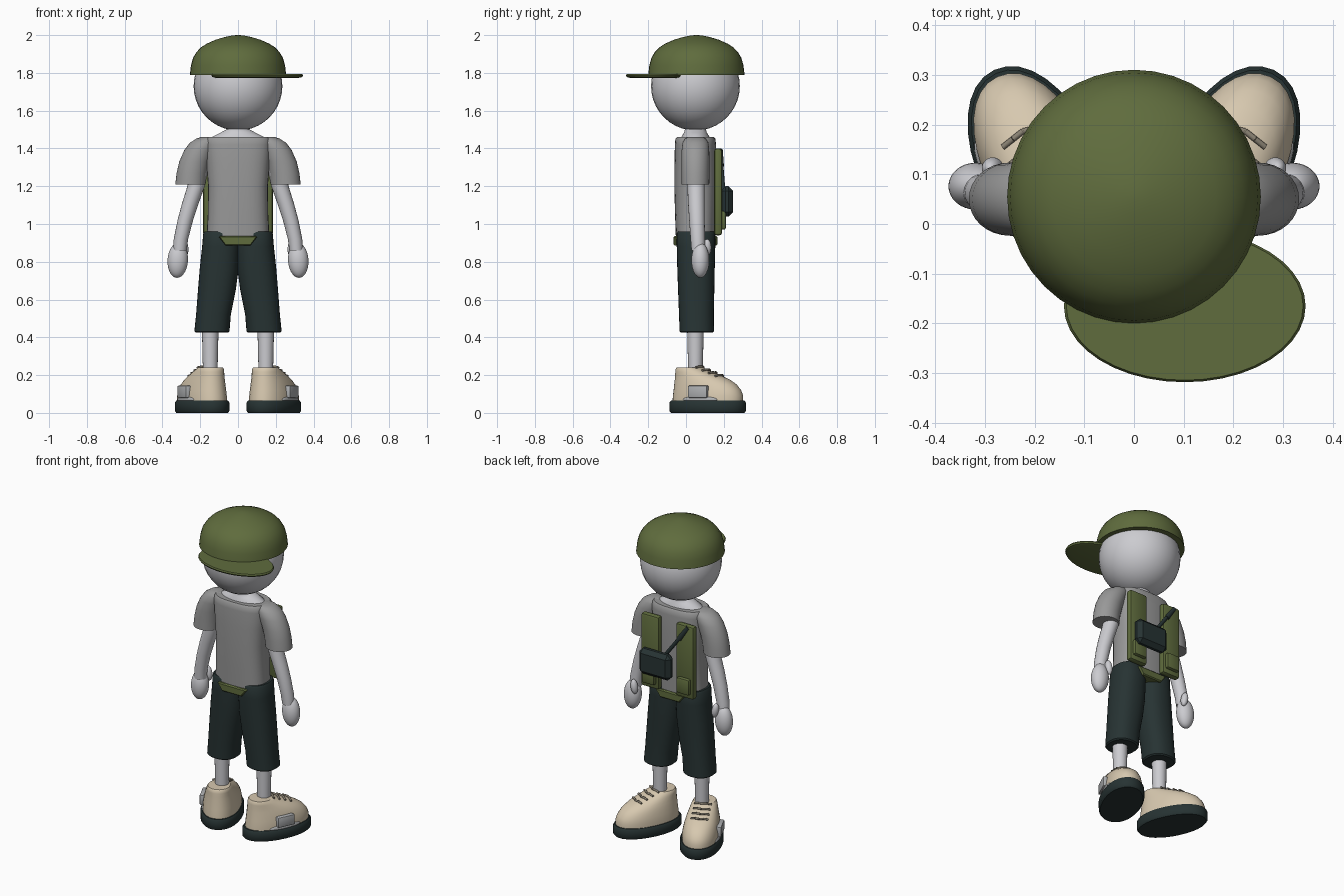
import bpy, bmesh, math
from mathutils import Matrix, Vector
from mathutils.bvhtree import BVHTree

if "Cube" in bpy.data.objects:
    bpy.data.objects.remove(bpy.data.objects["Cube"])


def material(name, r, g, b):
    m = bpy.data.materials.new(name)
    m.use_nodes = True
    m.diffuse_color = (r, g, b, 1)
    node = m.node_tree.nodes["Principled BSDF"]
    node.inputs["Base Color"].default_value = (r, g, b, 1)
    node.inputs["Roughness"].default_value = 0.7
    return m


SKIN = material("pale grey skin", 0.6, 0.6, 0.63)
SHIRT = material("grey shirt cloth", 0.32, 0.32, 0.32)
OLIVE = material("olive cloth", 0.115, 0.15, 0.047)
DARK = material("dark slate", 0.02, 0.033, 0.033)
BEIGE = material("beige leather", 0.68, 0.58, 0.43)
TRIM = material("light grey trim", 0.42, 0.43, 0.44)
LACE = material("taupe lace", 0.25, 0.22, 0.17)


def finish(name, bm, mat, mirror=False, angle=40, matrix=None):
    """Turn a bmesh into a smooth-shaded object, optionally mirrored in x."""
    if matrix:
        bm.transform(matrix)
    bmesh.ops.recalc_face_normals(bm, faces=bm.faces)
    mesh = bpy.data.meshes.new(name)
    bm.to_mesh(mesh)
    bm.free()
    mesh.materials.append(mat)
    ob = bpy.data.objects.new(name, mesh)
    bpy.context.collection.objects.link(ob)
    bpy.ops.object.select_all(action="DESELECT")
    ob.select_set(True)
    bpy.context.view_layer.objects.active = ob
    bpy.ops.object.shade_smooth_by_angle(angle=math.radians(angle))
    if mirror:
        ob.modifiers.new("Mirror", "MIRROR").use_mirror_merge = False
    return ob


def loft(rings, n=32, power=2.0):
    """Closed skin over horizontal rings (cx, cy, z, rx, ry)."""
    bm = bmesh.new()
    loops = []
    for cx, cy, z, rx, ry in rings:
        loop = []
        for i in range(n):
            a = math.tau * i / n
            c, s = math.cos(a), math.sin(a)
            x = math.copysign(abs(c) ** (2 / power), c) * rx
            y = math.copysign(abs(s) ** (2 / power), s) * ry
            loop.append(bm.verts.new((cx + x, cy + y, z)))
        loops.append(loop)
    for low, high in zip(loops, loops[1:]):
        for i in range(n):
            j = (i + 1) % n
            bm.faces.new((low[i], low[j], high[j], high[i]))
    bm.faces.new(loops[0])
    bm.faces.new(loops[-1])
    return bm


def ellipsoid(center, radii, tilt=0):
    bm = bmesh.new()
    bmesh.ops.create_uvsphere(bm, u_segments=32, v_segments=20, radius=1)
    bm.transform(Matrix.Translation(center) @ Matrix.Rotation(tilt, 4, "Y")
                 @ Matrix.Diagonal((*radii, 1)))
    return bm


def box(center, size, bevel, segments=2):
    bm = bmesh.new()
    bmesh.ops.create_cube(bm, size=1)
    bm.transform(Matrix.Translation(center) @ Matrix.Diagonal((*size, 1)))
    bmesh.ops.bevel(bm, geom=bm.edges[:], offset=bevel, segments=segments,
                    profile=0.5, affect="EDGES")
    return bm


def rod(start, end, radius):
    a, b = Vector(start), Vector(end)
    bm = bmesh.new()
    bmesh.ops.create_cone(bm, cap_ends=True, segments=12, radius1=radius,
                          radius2=radius, depth=(b - a).length)
    turn = (b - a).to_track_quat("Z", "Y").to_matrix().to_4x4()
    bm.transform(Matrix.Translation((a + b) / 2) @ turn)
    return bm


CY = 0.05  # depth of the body axis

# Head, neck and cap
finish("head", ellipsoid((0, CY, 1.73), (0.235, 0.235, 0.235)), SKIN)
finish("neck", loft([(0, CY, z, rx, ry) for z, rx, ry in (
    (1.43, 0.16, 0.08), (1.46, 0.14, 0.075), (1.485, 0.09, 0.06),
    (1.5, 0.062, 0.056), (1.56, 0.055, 0.055))]), SKIN)
finish("cap_crown", loft([(0, 0.055, z, r, r) for z, r in (
    (1.79, 0.255), (1.84, 0.249), (1.88, 0.238), (1.91, 0.22), (1.935, 0.196),
    (1.955, 0.165), (1.975, 0.12), (1.99, 0.07), (1.997, 0.035), (2.0, 0.01))],
    n=40), OLIVE)
finish("cap_brim", loft([(0.102, -0.165, z, rx, ry) for z, rx, ry in (
    (1.772, 0.21, 0.125), (1.778, 0.238, 0.149), (1.786, 0.243, 0.153),
    (1.794, 0.238, 0.149))], n=40), OLIVE)

# Shirt
finish("shirt_body", loft([(0, CY, z, rx, ry) for z, rx, ry in (
    (0.935, 0.166, 0.104), (1.05, 0.16, 0.108), (1.2, 0.158, 0.112),
    (1.32, 0.168, 0.111), (1.42, 0.176, 0.109), (1.45, 0.174, 0.106),
    (1.46, 0.165, 0.098))], power=2.7), SHIRT)
finish("shirt_sleeve", loft([(x, CY, z, rx, ry) for x, z, rx, ry in (
    (0.252, 1.21, 0.08, 0.073), (0.245, 1.27, 0.08, 0.074),
    (0.23, 1.33, 0.081, 0.074), (0.205, 1.39, 0.08, 0.073),
    (0.18, 1.43, 0.075, 0.068), (0.16, 1.452, 0.06, 0.055),
    (0.15, 1.46, 0.045, 0.04))]), SHIRT, mirror=True)

# Arms and hands
finish("arm", loft([(x, y, z, r, r) for x, y, z, r in (
    (0.308, 0.065, 0.86, 0.036), (0.302, 0.062, 0.92, 0.038),
    (0.279, 0.058, 1.02, 0.041), (0.252, 0.055, 1.11, 0.044),
    (0.222, 0.053, 1.2, 0.046), (0.2, 0.05, 1.3, 0.046))], n=20), SKIN, mirror=True)
finish("hand", ellipsoid((0.319, 0.076, 0.808), (0.054, 0.047, 0.093), -0.06),
       SKIN, mirror=True)
finish("thumb", ellipsoid((0.284, 0.112, 0.875), (0.021, 0.022, 0.045), 0.15),
       SKIN, mirror=True)

# Shorts, belt and lower legs
finish("shorts_leg", loft([(x, y, z, rx, ry) for x, y, z, rx, ry in (
    (0.138, 0.057, 0.425, 0.085, 0.083), (0.138, 0.057, 0.432, 0.093, 0.091),
    (0.13, 0.055, 0.52, 0.092, 0.092), (0.112, 0.054, 0.65, 0.1, 0.096),
    (0.1, 0.053, 0.76, 0.103, 0.099), (0.092, 0.053, 0.88, 0.098, 0.102),
    (0.094, 0.053, 0.95, 0.09, 0.102), (0.094, 0.053, 0.96, 0.083, 0.095))],
    power=2.3), DARK, mirror=True)
belt = box((0, CY, 0.911), (0.2, 0.232, 0.05), 0.006, 1)
for v in belt.verts:
    v.co.x *= 0.7 if v.co.z < 0.911 else 1
finish("belt", belt, OLIVE)
finish("lower_leg", loft([(0.147, CY, z, r, r) for z, r in (
    (0.18, 0.038), (0.28, 0.04), (0.45, 0.044))], n=20), SKIN, mirror=True)

# Shoes, built pointing along y and then turned outward
SHOE = (Matrix.Translation((0.19, 0.115, 0))
        @ Matrix.Rotation(math.radians(-25), 4, "Z"))
finish("shoe_sole", loft([(0, 0, z, 0.121 - d, 0.215 - d) for z, d in (
    (0, 0.008), (0.01, 0), (0.055, 0), (0.066, 0.008))], power=2.1),
    DARK, mirror=True, matrix=SHOE)
upper = loft([(0, (back + front) / 2, z, half, (front - back) / 2)
              for z, back, front, half in (
    (0.06, -0.198, 0.2, 0.108), (0.09, -0.196, 0.2, 0.108),
    (0.12, -0.192, 0.188, 0.104), (0.15, -0.189, 0.163, 0.098),
    (0.175, -0.186, 0.125, 0.091), (0.197, -0.184, 0.075, 0.083),
    (0.217, -0.182, 0.02, 0.076), (0.232, -0.18, -0.02, 0.07),
    (0.24, -0.174, -0.035, 0.064))], power=2.15)
surface = BVHTree.FromBMesh(upper)
finish("shoe_upper", upper, BEIGE, mirror=True, matrix=SHOE)

# Laces follow the top of the upper
for k, u in enumerate((-0.035, 0.003, 0.041, 0.079)):
    points = []
    for t in (-1, -0.5, 0, 0.5, 1):
        hit = surface.ray_cast(Vector((t * 0.05, u - 0.012 * abs(t), 1)), Vector((0, 0, -1)))[0]
        points.append(hit + Vector((0, 0, 0.005)))
    for s, (a, b) in enumerate(zip(points, points[1:])):
        finish(f"lace_{k + 1}_{s + 1}", rod(a, b, 0.006), LACE, mirror=True, matrix=SHOE)

# Side buckle and trim on the outside of each shoe
finish("shoe_trim", ellipsoid((0.094, 0, 0.07), (0.02, 0.1, 0.022)),
       TRIM, mirror=True, matrix=SHOE)
finish("shoe_buckle", box((0.106, -0.005, 0.112), (0.034, 0.11, 0.064), 0.006),
       TRIM, mirror=True, matrix=SHOE)

# Chest pouches, radio and its antenna
finish("long_pouch", box((0.122, 0.17, 1.17), (0.126, 0.042, 0.46), 0.014),
       OLIVE, mirror=True)
finish("small_pouch", box((0.122, 0.195, 1.02), (0.09, 0.034, 0.1), 0.012),
       OLIVE, mirror=True)
finish("radio_box", box((0.058, 0.217, 1.12), (0.22, 0.066, 0.16), 0.024, 1),
       DARK, angle=20)
finish("antenna_shaft", rod((0.03, 0.2, 1.15), (-0.13, 0.182, 1.37), 0.011), DARK)
finish("antenna_grip", rod((-0.085, 0.184, 1.305), (-0.145, 0.178, 1.39), 0.017), DARK)
